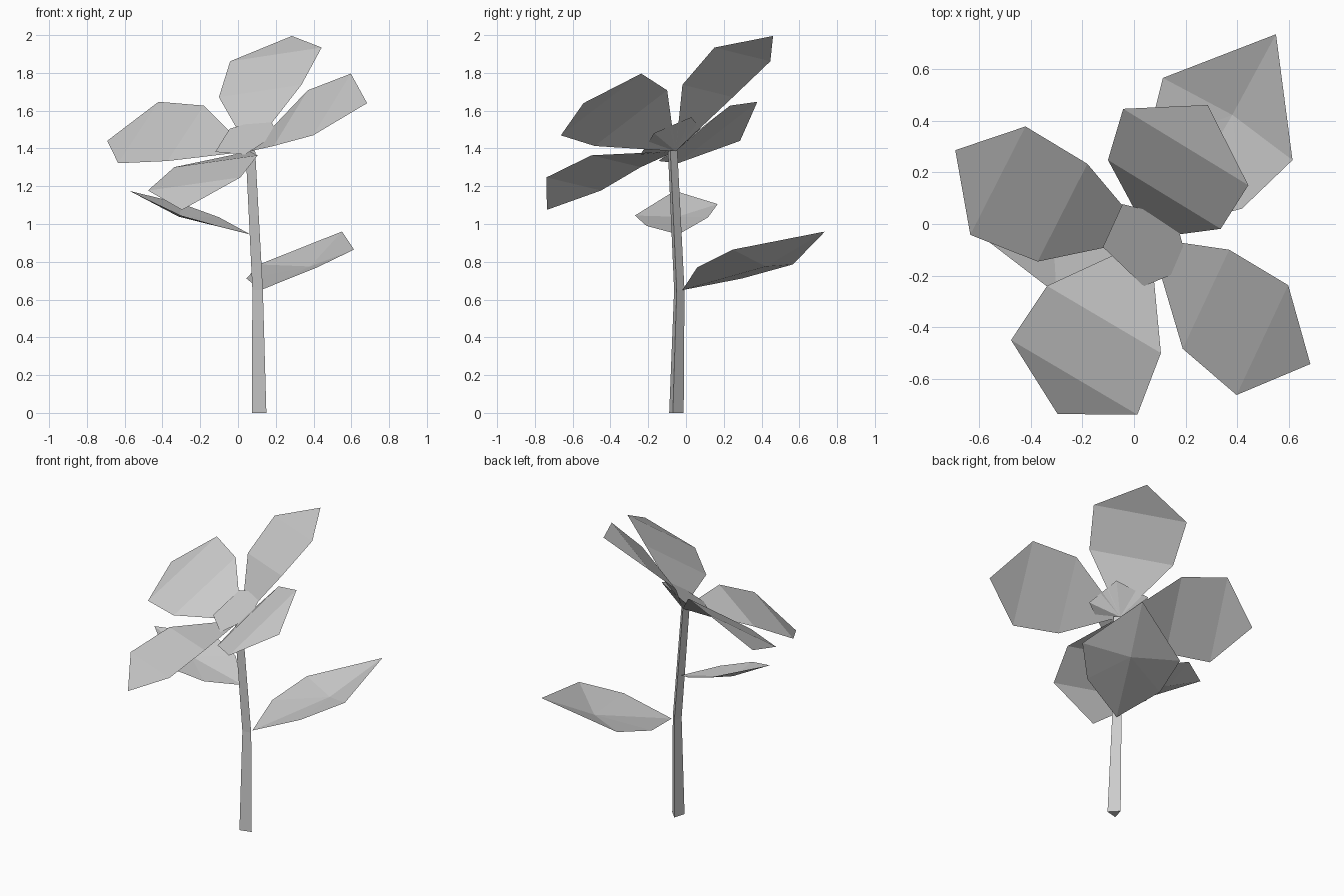
import bpy
import bmesh
import math
from mathutils import Vector

default_cube = bpy.data.objects.get("Cube")
if default_cube:
    bpy.data.objects.remove(default_cube, do_unlink=True)

# One plain grey for the whole plant
grey = bpy.data.materials.new("plain grey")
grey.use_nodes = True
colour = (0.6, 0.6, 0.6, 1)
grey.diffuse_color = colour
grey.node_tree.nodes["Principled BSDF"].inputs["Base Color"].default_value = colour


def make_object(name, points, faces, solid=False):
    """Turn points and faces into a flat-shaded object."""
    bm = bmesh.new()
    verts = [bm.verts.new(point) for point in points]
    for face in faces:
        bm.faces.new([verts[index] for index in face])
    if solid:
        bmesh.ops.recalc_face_normals(bm, faces=bm.faces)
    mesh = bpy.data.meshes.new(name)
    bm.to_mesh(mesh)
    bm.free()
    mesh.materials.append(grey)
    obj = bpy.data.objects.new(name, mesh)
    bpy.context.collection.objects.link(obj)
    return obj


def make_blade(name, base, reach, left, length, rows, fold=None):
    """Six-cornered blade: base point, two mirrored pairs, tip.
    Each row is (distance along, half width, lift), relative to the length."""
    base = Vector(base)
    along = Vector(reach).normalized()
    side = Vector(left)
    side = (side - along * side.dot(along)).normalized()
    up = along.cross(side)

    def place(distance, across, lift):
        return base + length * (along * distance + side * across + up * lift)

    points = [base]
    for distance, half, lift in rows:
        points += [place(distance, -half, lift), place(distance, half, lift)]
    points.append(place(1, 0, 0))
    if fold:
        # Sunken centre point with a fan of triangles
        points.append(place(fold[0], 0, fold[1]))
        outline = [0, 1, 3, 5, 4, 2]
        faces = [(a, b, 6) for a, b in zip(outline, outline[1:] + outline[:1])]
    else:
        # Arched strip with two cross creases
        faces = [(0, 1, 2), (1, 3, 4, 2), (3, 5, 4)]
    return make_object(name, points, faces)


# Stem: bent three-sided taper, each ring is (x, y, z, radius)
stem_rings = [(0.106, -0.057, 0, 0.046),
              (0.10, -0.04, 0.65, 0.033),
              (0.062, -0.075, 1.39, 0.03)]
stem_points = []
for x, y, z, radius in stem_rings:
    for corner in range(3):
        angle = math.radians(104 + 120 * corner)
        stem_points.append((x + radius * math.cos(angle),
                            y + radius * math.sin(angle), z))
stem_faces = [(0, 1, 2), (6, 7, 8)]
for ring in (0, 3):
    for corner in range(3):
        following = (corner + 1) % 3
        stem_faces.append((ring + corner, ring + following,
                           ring + following + 3, ring + corner + 3))
make_object("stem", stem_points, stem_faces, solid=True)

# Petals: one shape turned to four directions, (reach, left side)
petal_rows = [(0.428, 0.311, 0.105), (0.764, 0.345, 0.084)]
petals = {
    "back_petal": ((0.225, 0.52, 0.615), (-0.46, 0.28, -0.07)),
    "right_petal": ((-0.752, 0.34, 0.055), (-0.18, -0.378, -0.29)),
    "front_petal": ((-0.352, -0.67, -0.305), (0.434, -0.262, 0.06)),
    "left_petal": ((0.622, -0.488, 0.255), (0.183, 0.375, 0.293)),
}
flower_base = (0.062, -0.055, 1.385)
for name, (reach, left) in petals.items():
    make_blade(name, flower_base, reach, left, 0.83, petal_rows)

# Leaves: one folded shape at two sizes
leaf_rows = [(0.265, 0.242, 0.01), (0.565, 0.325, 0)]
leaf_fold = (0.57, -0.06)
make_blade("lower_leaf", (0.12, -0.02, 0.65), (0.43, 0.755, 0.31),
           (-0.495, 0.345, -0.07), 0.923, leaf_rows, leaf_fold)
make_blade("upper_leaf", (0.065, -0.04, 0.945), (-0.638, -0.02, 0.23),
           (-0.03, -0.455, -0.055), 0.68, leaf_rows, leaf_fold)

# Flower centre: tilted five-sided cone, point down
centre = Vector((0.049, -0.079, 1.46))
normal = Vector((-0.43, -0.54, 1)).normalized()
across = Vector((-0.175, -0.011, -0.08))
across = (across - normal * across.dot(normal)).normalized()
other = normal.cross(across)
cone_points = [Vector(flower_base)]
for corner in range(5):
    angle = math.tau * corner / 5
    cone_points.append(centre + 0.187 * (across * math.cos(angle)
                                         + other * math.sin(angle)))
cone_faces = [(0, 1 + corner, 1 + (corner + 1) % 5) for corner in range(5)]
cone_faces.append(tuple(range(1, 6)))
make_object("flower_centre", cone_points, cone_faces, solid=True)
